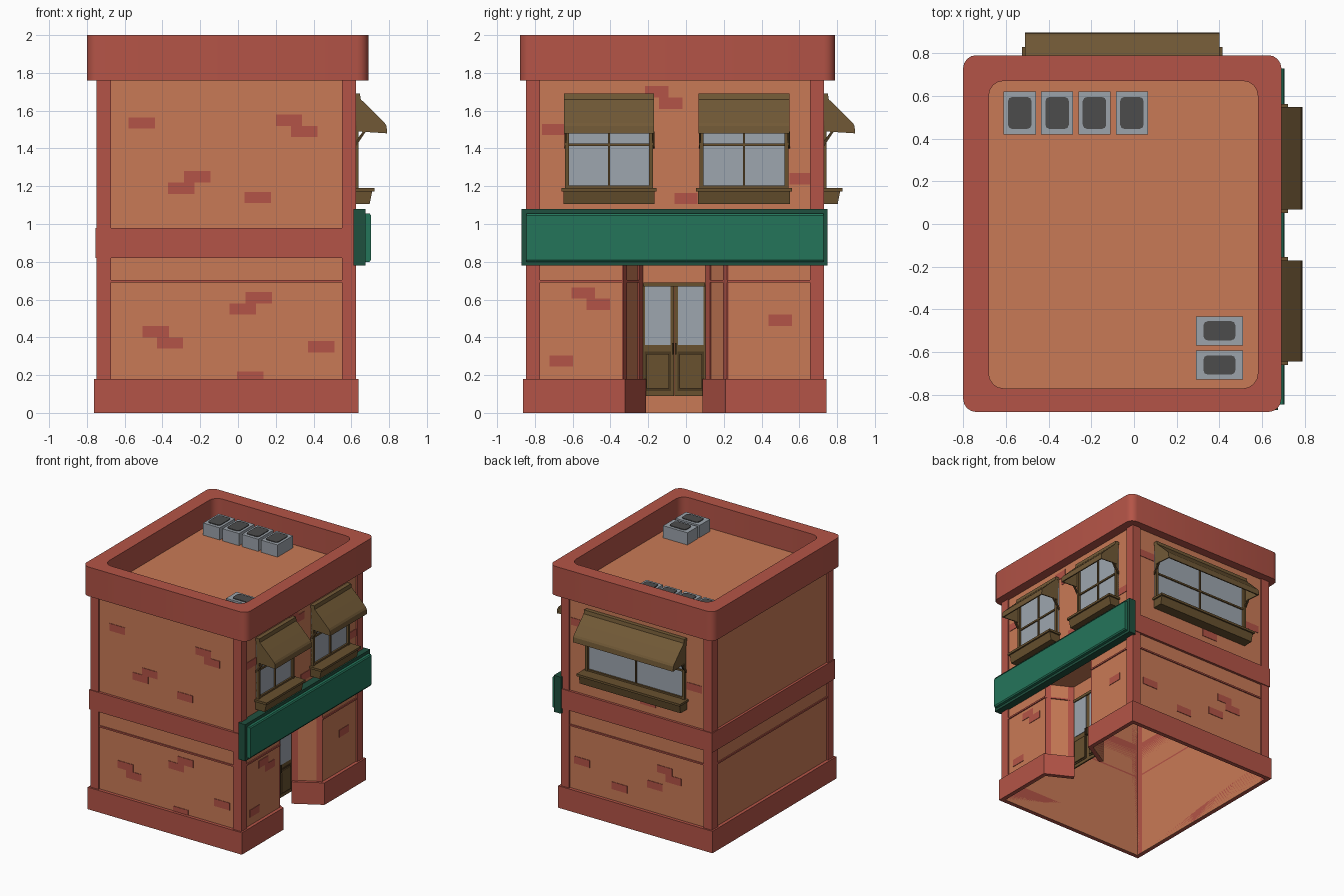
import bpy, bmesh, math
from mathutils import Vector

if "Cube" in bpy.data.objects:
    bpy.data.objects.remove(bpy.data.objects["Cube"])


def colour(name, r, g, b):
    lin = [((c / 255 + 0.055) / 1.055) ** 2.4 for c in (r, g, b)]
    m = bpy.data.materials.new(name)
    m.diffuse_color = (*lin, 1)
    m.use_nodes = True
    m.node_tree.nodes["Principled BSDF"].inputs["Base Color"].default_value = m.diffuse_color
    return m


ORANGE = colour("orange_wall", 201, 122, 86)
RED = colour("red_brick", 180, 84, 71)
BROWN = colour("awning_brown", 113, 89, 54)
WOOD = colour("wood_brown", 104, 81, 47)
DARKWOOD = colour("dark_wood", 74, 56, 32)
GLASS = colour("glass_grey", 158, 166, 175)
GREEN = colour("sign_green", 36, 117, 90)
DARKGREEN = colour("sign_frame_green", 31, 80, 62)
METAL = colour("metal_grey", 156, 163, 171)
BLACK = colour("grille_dark", 76, 76, 76)

# wall planes
X0, X1, Y0, Y1 = -0.735, 0.612, -0.835, 0.718
# local (along wall, outwards, up) to world
SIDE = {
    "front": lambda u, o, z: (u, Y0 - o, z),
    "right": lambda u, o, z: (X1 + o, u, z),
    "back": lambda u, o, z: (u, Y1 + o, z),
    "world": lambda u, o, z: (u, o, z),
}


def make(name, verts, faces, mat, smooth=False):
    me = bpy.data.meshes.new(name)
    me.from_pydata(verts, [], faces)
    bm = bmesh.new()
    bm.from_mesh(me)
    bmesh.ops.recalc_face_normals(bm, faces=bm.faces)
    bm.to_mesh(me)
    bm.free()
    me.materials.append(mat)
    ob = bpy.data.objects.new(name, me)
    bpy.context.collection.objects.link(ob)
    if smooth:
        bpy.ops.object.select_all(action="DESELECT")
        ob.select_set(True)
        bpy.context.view_layer.objects.active = ob
        bpy.ops.object.shade_smooth_by_angle(angle=math.radians(32))
    return ob


def prism(name, side, u0, u1, profile, mat):
    """Extrude an (outwards, up) profile along a wall."""
    n = len(profile)
    f = SIDE[side]
    verts = [f(u, o, z) for u in (u0, u1) for o, z in profile]
    faces = [(i, (i + 1) % n, (i + 1) % n + n, i + n) for i in range(n)]
    faces += [tuple(range(n)), tuple(range(n, 2 * n))]
    return make(name, verts, faces, mat)


def block(name, side, u0, u1, o0, o1, z0, z1, mat):
    return prism(name, side, u0, u1, [(o0, z0), (o1, z0), (o1, z1), (o0, z1)], mat)


def offset(path, d, closed):
    """Mitred outward offset of a counter-clockwise path."""
    pts = [Vector(p) for p in path]
    n = len(pts)
    nor = []
    for i in range(n if closed else n - 1):
        e = (pts[(i + 1) % n] - pts[i]).normalized()
        nor.append(Vector((e.y, -e.x)))
    out = []
    for i in range(n):
        a = nor[i - 1] if (closed or i > 0) else nor[0]
        b = nor[i] if i < len(nor) else nor[-1]
        out.append(pts[i] + (a + b) * d / (1 + a.dot(b)))
    return out


def band(name, path, d, z0, z1, mat, closed=False, inner=-0.008):
    """Wall strip that follows a path."""
    a, b = offset(path, inner, closed), offset(path, d, closed)
    n = len(path)
    verts = []
    for p, q in zip(a, b):
        verts += [(*p, z0), (*q, z0), (*q, z1), (*p, z1)]
    faces = []
    for i in range(n if closed else n - 1):
        j = (i + 1) % n
        faces += [(4 * i + k, 4 * j + k, 4 * j + (k + 1) % 4, 4 * i + (k + 1) % 4) for k in range(4)]
    if not closed:
        faces += [(0, 1, 2, 3), tuple(4 * n - 4 + k for k in range(4))]
    return make(name, verts, faces, mat)


def round_rect(x0, x1, y0, y1, r, n=4):
    pts = []
    for k, (cx, cy) in enumerate([(x1 - r, y1 - r), (x0 + r, y1 - r), (x0 + r, y0 + r), (x1 - r, y0 + r)]):
        for i in range(n + 1):
            t = math.pi / 2 * (k + i / n)
            pts.append((cx + r * math.cos(t), cy + r * math.sin(t)))
    return pts


def loft(name, loops, mat, cap=False, smooth=False):
    n = len(loops[0][0])
    verts = [(x, y, z) for pts, z in loops for x, y in pts]
    faces = [(a * n + i, a * n + (i + 1) % n, (a + 1) * n + (i + 1) % n, (a + 1) * n + i)
             for a in range(len(loops) - 1) for i in range(n)]
    if cap:
        faces.append(tuple(range(len(verts) - n, len(verts))))
    return make(name, verts, faces, mat, smooth)


# walls: upper box, and ground floor with a slanted door recess
rect = [(X1, Y0), (X1, Y1), (X0, Y1), (X0, Y0)]
D = 0.2
inner_r, outer_r = (X1 - D, 0.11), (X1, 0.225)
inner_l, outer_l = (X1 - D, -0.235), (X1, -0.34)
ground = [inner_r, outer_r, (X1, Y1), (X0, Y1), (X0, Y0), (X1, Y0), outer_l, inner_l]
band("upper_wall", rect, 0, 0.82, 1.8, ORANGE, True)
band("ground_wall", ground, 0, 0.0, 0.82, ORANGE)
band("base_course", ground, 0.027, 0.0, 0.18, RED)
band("thin_moulding", ground, 0.009, 0.69, 0.703, RED)
band("floor_band", rect, 0.02, 0.82, 0.98, RED, True)
make("recess_ceiling", [(*p, 0.815) for p in (inner_r, outer_r, outer_l, inner_l)], [(0, 1, 2, 3)], ORANGE)

# corner pillars
W = 0.062
for i, c in enumerate(rect):
    c = Vector(c)
    p, q = Vector(rect[i - 1]), Vector(rect[(i + 1) % 4])
    band("corner_pillar", [c + (p - c).normalized() * W, c, c + (q - c).normalized() * W],
         0.013, 0.0, 1.78, RED)

# red posts at both ends of the slanted recess walls
for a, b in ((inner_r, outer_r), (outer_l, inner_l)):
    a, b = Vector(a), Vector(b)
    band("recess_post", [a, a.lerp(b, 0.2)], 0.008, 0.18, 0.81, RED)
    band("recess_post", [a.lerp(b, 0.8), b], 0.008, 0.18, 0.81, RED)

# parapet and roof
outer = round_rect(-0.80, 0.69, -0.88, 0.79, 0.06)
inside = round_rect(-0.68, 0.58, -0.77, 0.67, 0.07)
under = round_rect(X0, X1, Y0, Y1, 0.01)
loft("parapet", [(under, 1.76), (outer, 1.76), (outer, 2.0), (inside, 2.0), (inside, 1.8)], RED, smooth=True)
make("roof_deck", [(x, y, 1.8) for x, y in inside], [tuple(range(len(inside)))], ORANGE)

# roof cooling units
units = [(-0.535 + 0.175 * i, 0.52, 0.075, 0.10, 0.055, 0.075) for i in range(4)]
units += [(0.40, y, 0.11, 0.068, 0.075, 0.045) for y in (-0.5, -0.66)]
for x, y, hx, hy, gx, gy in units:
    block("cooling_unit", "world", x - hx, x + hx, y - hy, y + hy, 1.8, 1.9, METAL)
    g = round_rect(x - gx, x + gx, y - gy, y + gy, 0.02, 2)
    loft("cooling_grille", [(g, 1.9), (g, 1.906)], BLACK, cap=True)


# windows with awning and flower box
def window(side, u0, u1):
    mid = (u0 + u1) / 2
    block("window_glass", side, u0, u1, 0, 0.006, 1.19, 1.66, GLASS)
    for a in (u0, u1 - 0.02):
        block("window_jamb", side, a, a + 0.02, 0, 0.025, 1.19, 1.68, WOOD)
    block("window_mullion", side, mid - 0.006, mid + 0.006, 0, 0.016, 1.19, 1.66, WOOD)
    block("window_crossbar", side, u0, u1, 0, 0.016, 1.412, 1.426, WOOD)
    block("window_bottom_rail", side, u0, u1, 0, 0.02, 1.19, 1.203, WOOD)
    block("window_head", side, u0, u1, 0, 0.025, 1.65, 1.685, WOOD)
    # flower box
    block("sill_top", side, u0 - 0.02, u1 + 0.02, 0, 0.11, 1.172, 1.19, WOOD)
    prism("flower_box", side, u0 - 0.008, u1 + 0.008,
          [(0, 1.105), (0.085, 1.105), (0.098, 1.172), (0, 1.172)], WOOD)
    # awning cloth, end panels and struts
    curve = [(0.033, 1.69), (0.038, 1.66), (0.10, 1.60), (0.165, 1.535), (0.174, 1.52), (0.178, 1.48)]
    back = [(o - 0.01, z - 0.006 * (z > 1.5)) for o, z in reversed(curve)]
    prism("awning_cloth", side, u0 - 0.005, u1 + 0.005, curve + back, BROWN)
    block("awning_rail", side, u0 - 0.005, u1 + 0.005, 0, 0.033, 1.665, 1.69, BROWN)
    for a in (u0 - 0.004, u1 - 0.004):
        prism("awning_end", side, a, a + 0.008, [(0, 1.68)] + curve[1:] + [(0.02, 1.49)], BROWN)
        prism("awning_strut", side, a, a + 0.012,
              [(0, 1.40), (0.012, 1.41), (0.065, 1.49), (0.05, 1.49), (0, 1.425)], DARKWOOD)


window("right", -0.64, -0.175)
window("right", 0.072, 0.542)
window("back", -0.505, 0.395)

# sign board
block("sign_frame", "right", -0.87, 0.75, 0.0, 0.063, 0.78, 1.08, DARKGREEN)
prism("sign_panel", "right", -0.845, 0.728,
      [(0.06, 0.80), (0.085, 0.80), (0.092, 0.81), (0.092, 1.045), (0.085, 1.055), (0.06, 1.055)], GREEN)

# double door in the recess
block("door_lintel", "right", inner_l[1], inner_r[1], -D - 0.01, -D, 0.68, 0.82, ORANGE)
block("door_header", "right", -0.225, 0.10, -D - 0.01, -D + 0.012, 0.668, 0.69, WOOD)
for a, b in ((-0.235, -0.064), (-0.06, 0.11)):
    o = -D
    block("door_leaf", "right", a, b, o - 0.012, o, 0.09, 0.68, WOOD)
    block("door_glass", "right", a + 0.018, b - 0.018, o, o + 0.004, 0.36, 0.668, GLASS)
    block("door_panel_groove", "right", a + 0.015, b - 0.015, o, o + 0.004, 0.115, 0.325, DARKWOOD)
    block("door_panel", "right", a + 0.026, b - 0.026, o, o + 0.012, 0.128, 0.312, WOOD)
for u in (-0.073, -0.059):
    block("door_handle", "right", u, u + 0.008, -D, -D + 0.025, 0.31, 0.37, DARKWOOD)

# loose red bricks: (centre along wall, centre height)
bricks = {
    "front": [(-0.51, 1.535), (0.27, 1.55), (0.35, 1.49), (-0.215, 1.25), (-0.30, 1.19), (0.105, 1.14),
              (0.11, 0.61), (0.025, 0.55), (-0.435, 0.43), (-0.36, 0.37), (0.44, 0.35), (0.065, 0.19)],
    "right": [(-0.70, 1.50), (-0.155, 1.70), (-0.08, 1.64), (0.61, 1.24), (0.0, 1.135),
              (-0.545, 0.635), (-0.465, 0.575), (-0.66, 0.275), (0.50, 0.49)],
    "back": [(0.47, 1.55), (-0.16, 1.07), (-0.58, 1.30), (0.44, 0.42), (-0.31, 0.55),
             (-0.39, 0.49), (-0.22, 0.40), (0.10, 0.30)],
}
for side, spots in bricks.items():
    for u, z in spots:
        h = 0.062 if side == "right" else 0.07
        block("brick", side, u - h, u + h, 0, 0.004, z - 0.03, z + 0.03, RED)
